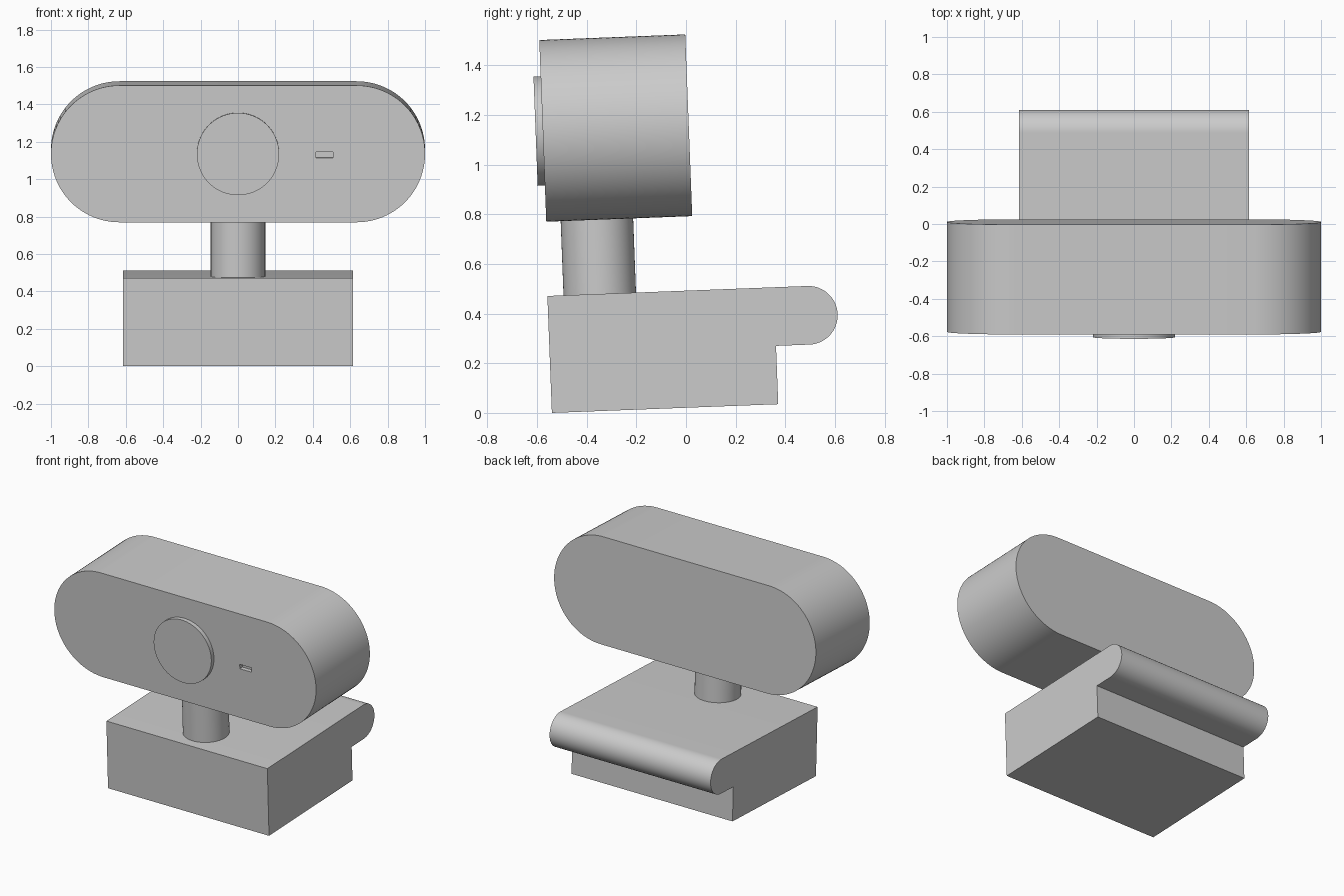
import bpy, bmesh
from math import pi, sin, cos, radians
from mathutils import Matrix

cube = bpy.data.objects.get("Cube")
if cube:
    bpy.data.objects.remove(cube, do_unlink=True)

# One plain grey for the whole device
grey = bpy.data.materials.new("light_grey")
grey.use_nodes = True
grey.diffuse_color = (0.6, 0.6, 0.6, 1)
grey.node_tree.nodes["Principled BSDF"].inputs["Base Color"].default_value = (0.6, 0.6, 0.6, 1)

# The whole device leans back slightly, pivoting on the base's lower front edge
LEAN = Matrix.Translation((0, -0.54, 0)) @ Matrix.Rotation(radians(2.2), 4, 'X')


def arc(cx, cy, r, start, end, steps):
    """Points along an arc, angles in radians."""
    angles = [start + (end - start) * i / steps for i in range(steps + 1)]
    return [(cx + r * cos(a), cy + r * sin(a)) for a in angles]


def extrude(name, outline, place, start, end):
    """Extrude a 2D outline; place(a, b, d) maps outline and depth to 3D."""
    bm = bmesh.new()
    face = bm.faces.new([bm.verts.new(place(a, b, start)) for a, b in outline])
    new = bmesh.ops.extrude_face_region(bm, geom=[face])["geom"]
    shift = place(0, 0, end - start)
    bmesh.ops.translate(bm, vec=shift, verts=[v for v in new if isinstance(v, bmesh.types.BMVert)])
    bmesh.ops.recalc_face_normals(bm, faces=bm.faces)
    mesh = bpy.data.meshes.new(name)
    bm.to_mesh(mesh)
    bm.free()
    mesh.materials.append(grey)
    obj = bpy.data.objects.new(name, mesh)
    bpy.context.collection.objects.link(obj)
    obj.matrix_world = LEAN
    return obj


def along_x(a, b, d):
    return (d, a, b)


def along_y(a, b, d):
    return (a, d, b)


def along_z(a, b, d):
    return (a, b, d)


# Clip base: block with a rounded lip overhanging at the back
lip = arc(1.047, 0.353, 0.118, -pi / 2, pi / 2, 32)
base = extrude("clip_base", [(0, 0), (0.912, 0), (0.912, 0.235)] + lip + [(0, 0.471)],
               along_x, -0.615, 0.615)

# Round stem between base and head
stem = extrude("stem", arc(0, 0.211, 0.146, 0, 2 * pi, 64)[:-1], along_z, 0.465, 0.785)

# Pill-shaped camera head
MID, R = 1.136, 0.366
pill = arc(1 - R, MID, R, -pi / 2, pi / 2, 48) + arc(R - 1, MID, R, pi / 2, 3 * pi / 2, 48)
head = extrude("camera_head", pill, along_y, 0.007, 0.595)

# Lens disc on the front
lens = extrude("lens_disc", arc(0, MID, 0.22, 0, 2 * pi, 96)[:-1], along_y, -0.022, 0.02)

# Small recessed indicator slot
slot = [(0.417, 1.115), (0.508, 1.115), (0.508, 1.146), (0.417, 1.146)]
cutter = extrude("slot_cutter", slot, along_y, -0.05, 0.035)
cutter.hide_render = True
cut = head.modifiers.new("indicator_slot", 'BOOLEAN')
cut.object = cutter
cut.solver = 'EXACT'
bpy.context.view_layer.objects.active = head
bpy.ops.object.modifier_apply(modifier=cut.name)
bpy.data.objects.remove(cutter, do_unlink=True)

# Smooth the curved walls, keep rims sharp
bpy.ops.object.select_all(action='DESELECT')
for obj in (base, stem, head, lens):
    obj.select_set(True)
bpy.context.view_layer.objects.active = head
bpy.ops.object.shade_smooth_by_angle(angle=radians(30))
